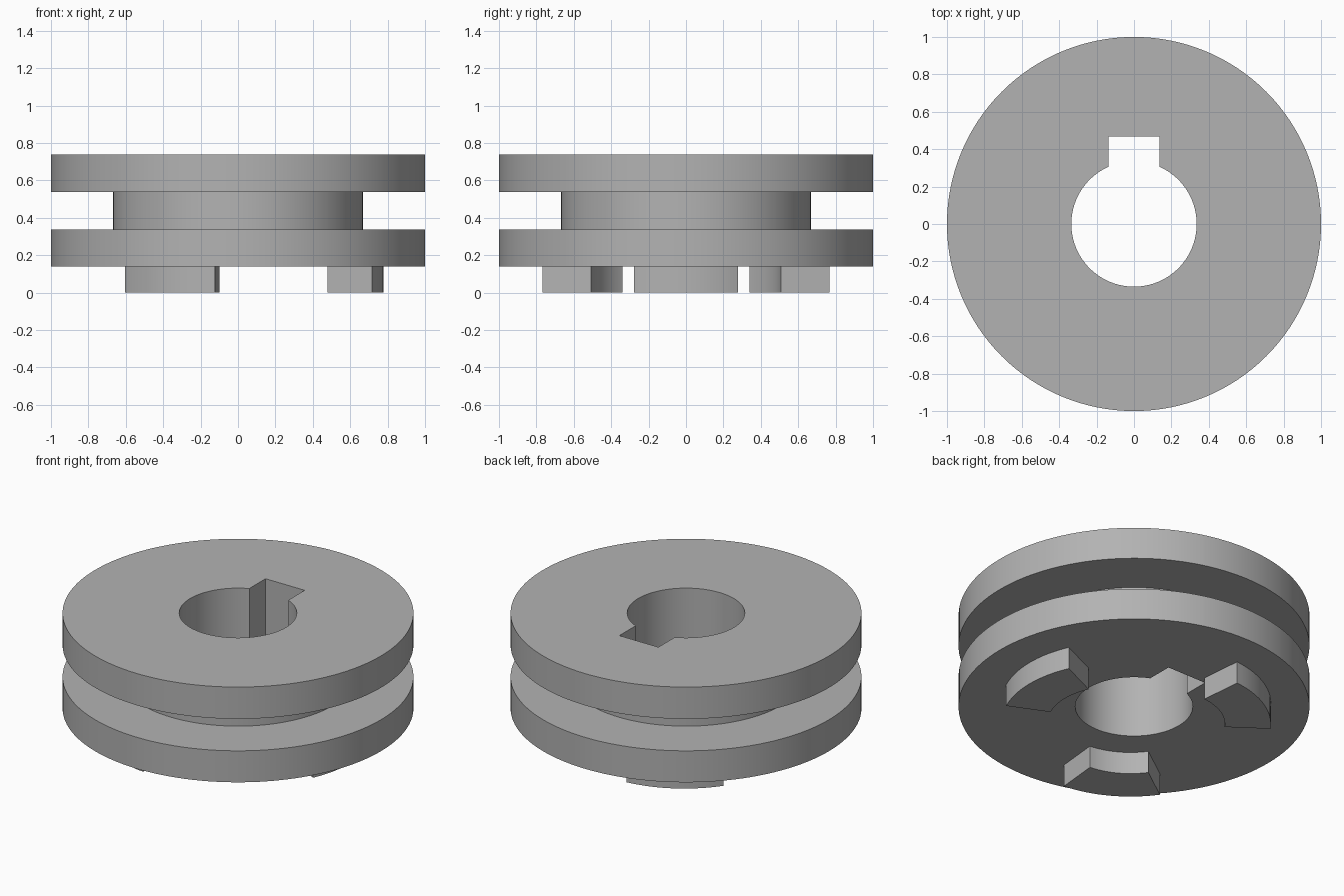
import bpy
import bmesh
from math import sin, cos, pi, radians, asin, atan2

cube = bpy.data.objects.get("Cube")
if cube:
    bpy.data.objects.remove(cube, do_unlink=True)

# Single plain steel colour
steel = bpy.data.materials.new("steel_grey")
steel.use_nodes = True
GREY = (0.45, 0.45, 0.45, 1.0)
steel.diffuse_color = GREY
steel.node_tree.nodes["Principled BSDF"].inputs["Base Color"].default_value = GREY


def finish(name, bm):
    """Turn a bmesh into a named, smooth-shaded object with sharp edges."""
    bmesh.ops.recalc_face_normals(bm, faces=bm.faces[:])
    mesh = bpy.data.meshes.new(name)
    bm.to_mesh(mesh)
    bm.free()
    mesh.materials.append(steel)
    obj = bpy.data.objects.new(name, mesh)
    bpy.context.collection.objects.link(obj)
    bpy.ops.object.select_all(action="DESELECT")
    obj.select_set(True)
    bpy.context.view_layer.objects.active = obj
    bpy.ops.object.shade_smooth_by_angle(angle=radians(20))
    return obj


def bridge(bm, sections, closed):
    """Join equal closed sections with quads, either as a loop or capped."""
    pairs = list(zip(sections, sections[1:]))
    if closed:
        pairs.append((sections[-1], sections[0]))
    for a, b in pairs:
        for i in range(len(a)):
            j = (i + 1) % len(a)
            bm.faces.new((a[i], a[j], b[j], b[i]))
    if not closed:
        bm.faces.new(sections[0])
        bm.faces.new(sections[-1])


# Main dimensions
RIM, HUB, BORE = 1.0, 0.667, 0.335
KEY_HALF, KEY_TOP = 0.136, 0.468
Z_JAW, Z_LOW, Z_HIGH, Z_TOP = 0.139, 0.337, 0.538, 0.738


def bore_radius(a):
    """Distance from the axis to the bore wall or keyway, a measured from +y."""
    if cos(a) <= 0:
        return BORE
    side = KEY_HALF / max(abs(sin(a)), 1e-6)
    return max(BORE, min(side, KEY_TOP / cos(a)))


# Grooved body: lathe profile whose inner edge follows the keyed bore
angles = [2 * pi * i / 128 for i in range(128)]
for corner in (asin(KEY_HALF / BORE), atan2(KEY_HALF, KEY_TOP)):
    angles += [corner, 2 * pi - corner]
bm = bmesh.new()
sections = []
for a in sorted(angles):
    r = bore_radius(a)
    profile = [(r, Z_JAW), (RIM, Z_JAW), (RIM, Z_LOW), (HUB, Z_LOW),
               (HUB, Z_HIGH), (RIM, Z_HIGH), (RIM, Z_TOP), (r, Z_TOP)]
    sections.append([bm.verts.new((p * sin(a), p * cos(a), z)) for p, z in profile])
bridge(bm, sections, True)
finish("grooved_body", bm)

# Three clutch jaws under the body: ring sectors set slightly outward
JAW_IN, JAW_OUT, JAW_HALF, STEPS = 0.408, 0.67, radians(24.5), 16
jaws = (("left_jaw", 0, 0.108), ("back_jaw", 120, 0.117), ("front_jaw", 240, 0.117))
for name, turn, shift in jaws:
    bm = bmesh.new()
    t = radians(turn)
    sections = []
    for i in range(STEPS + 1):
        a = t - JAW_HALF + 2 * JAW_HALF * i / STEPS
        ring = [(JAW_IN, 0), (JAW_OUT, 0), (JAW_OUT, Z_JAW), (JAW_IN, Z_JAW)]
        sections.append([bm.verts.new((shift * cos(t) + r * cos(a),
                                       shift * sin(t) + r * sin(a), z))
                         for r, z in ring])
    bridge(bm, sections, False)
    finish(name, bm)
